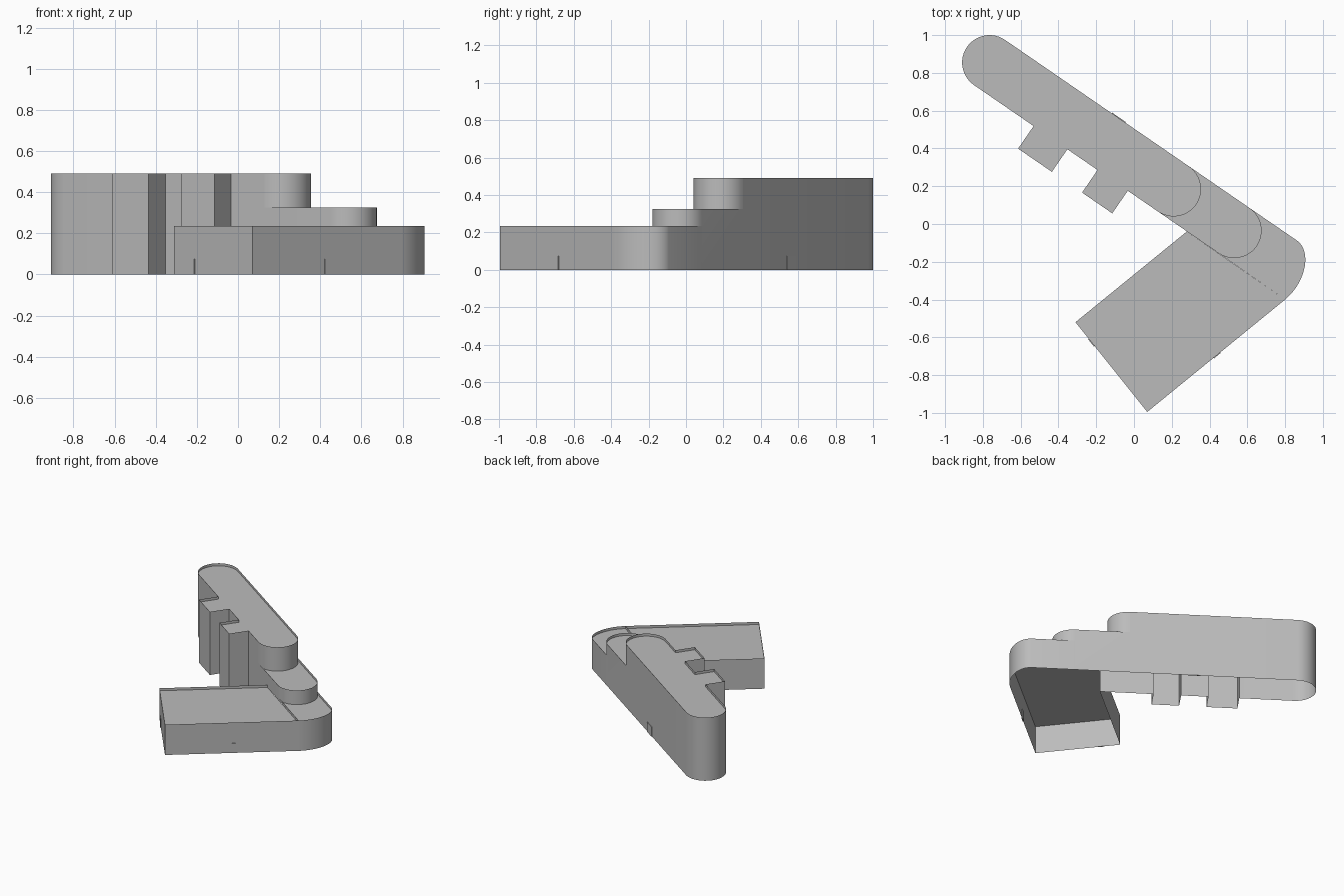
import bpy, bmesh, math
from mathutils import Vector, Matrix

if "Cube" in bpy.data.objects:
    bpy.data.objects.remove(bpy.data.objects["Cube"])

grey = bpy.data.materials.new("plain_grey")
grey.diffuse_color = (0.5, 0.5, 0.5, 1)
grey.use_nodes = True
grey.node_tree.nodes["Principled BSDF"].inputs["Base Color"].default_value = grey.diffuse_color

# Slab axis: s runs along the slab, t runs across it (positive = front side)
ANG = math.radians(-34.5)
ORIGIN = Vector((-0.765, 0.855))
D = Vector((math.cos(ANG), math.sin(ANG)))
N = Vector((D.y, -D.x))
R = 0.145
S_TALL, S_MID, S_WING, S_END = 1.183, 1.572, 1.368, 1.883
Z_TALL, Z_MID, Z_LOW, LIP = 0.49, 0.325, 0.235, 0.02


def q(s, t):
    return ORIGIN + D * s + N * t


def arc(s, start, n=24):
    """Half circle across the slab, centred at s."""
    return [q(s + R * math.sin(start + math.pi * i / n),
              R * math.cos(start + math.pi * i / n)) for i in range(n + 1)]


def build(name, walls, roofs):
    """walls: (path, z0, z1) open sheets; roofs: (outline, z)."""
    bm = bmesh.new()
    for path, z0, z1 in walls:
        lo = [bm.verts.new((p.x, p.y, z0)) for p in path]
        hi = [bm.verts.new((p.x, p.y, z1)) for p in path]
        for i in range(len(path) - 1):
            bm.faces.new((lo[i], lo[i + 1], hi[i + 1], hi[i]))
    for path, z in roofs:
        f = bm.faces.new([bm.verts.new((p.x, p.y, z)) for p in path])
        f.normal_update()
        if f.normal.z < 0:
            f.normal_flip()
    bmesh.ops.remove_doubles(bm, verts=bm.verts, dist=0.0001)
    me = bpy.data.meshes.new(name)
    bm.to_mesh(me)
    bm.free()
    me.materials.append(grey)
    ob = bpy.data.objects.new(name, me)
    bpy.context.collection.objects.link(ob)
    bpy.ops.object.select_all(action='DESELECT')
    ob.select_set(True)
    bpy.context.view_layer.objects.active = ob
    bpy.ops.object.shade_smooth_by_angle(angle=math.radians(30))
    return ob


# Tall slab with rounded ends and two square bays, open underneath
front = []
for a, b in ((0.383, 0.600), (0.794, 0.988)):
    front += [q(a, R), q(a, 2 * R), q(b, 2 * R), q(b, R)]
front.append(q(S_TALL, R))
back_end = arc(0, math.pi)
tall_arc = arc(S_TALL, 0)
build("tall_slab",
      [([q(S_TALL, -R)] + back_end + front, 0, Z_TALL),
       (tall_arc, Z_MID - LIP, Z_TALL)],
      [(back_end + front + tall_arc[1:], Z_TALL - LIP)])

# Middle step
mid_arc = arc(S_MID, 0)
build("middle_step",
      [([q(S_TALL, R), q(S_WING, R)], 0, Z_MID),
       ([q(S_WING, R)] + mid_arc, Z_LOW - LIP, Z_MID),
       ([q(S_MID, -R), q(S_TALL, -R)], 0, Z_MID)],
      [(mid_arc + tall_arc[::-1], Z_MID - LIP)])

# Low rounded end
wing = [q(S_WING, R), Vector((-0.31, -0.52)), Vector((0.07, -0.995)), Vector((0.80, -0.40))]
b0, b1, b2, b3 = wing[3], Vector((0.90, -0.318)), Vector((0.945, -0.16)), q(S_END, -R)
curve = [b0 * (1 - u) ** 3 + b1 * 3 * u * (1 - u) ** 2 + b2 * 3 * u * u * (1 - u) + b3 * u ** 3
         for u in [i / 20 for i in range(21)]]
build("low_round_end",
      [(curve + [q(S_MID, -R)], 0, Z_LOW),
       ([q(S_MID, R), wing[3]], Z_LOW - LIP, Z_LOW)],
      [(curve + mid_arc[::-1], Z_LOW - LIP)])

# Low rectangular wing
build("low_wing", [(wing, 0, Z_LOW)], [(wing, Z_LOW - LIP)])


# Small doors, thin plates on the walls
def door(name, p, along, width):
    bm = bmesh.new()
    bmesh.ops.create_cube(bm, size=1)
    bm.transform(Matrix.Translation((p.x, p.y, 0.0375))
                 @ Matrix.Rotation(math.atan2(along.y, along.x), 4, 'Z')
                 @ Matrix.Diagonal((width, 0.008, 0.075, 1)))
    me = bpy.data.meshes.new(name)
    bm.to_mesh(me)
    bm.free()
    me.materials.append(grey)
    bpy.context.collection.objects.link(bpy.data.objects.new(name, me))


for name, a, b, f, w in (("wing_end_door", wing[1], wing[2], 0.224, 0.048),
                         ("wing_side_door", wing[2], wing[3], 0.505, 0.045),
                         ("back_door", q(0, -R), q(1, -R), 0.73, 0.088)):
    door(name, a.lerp(b, f), b - a, w)
